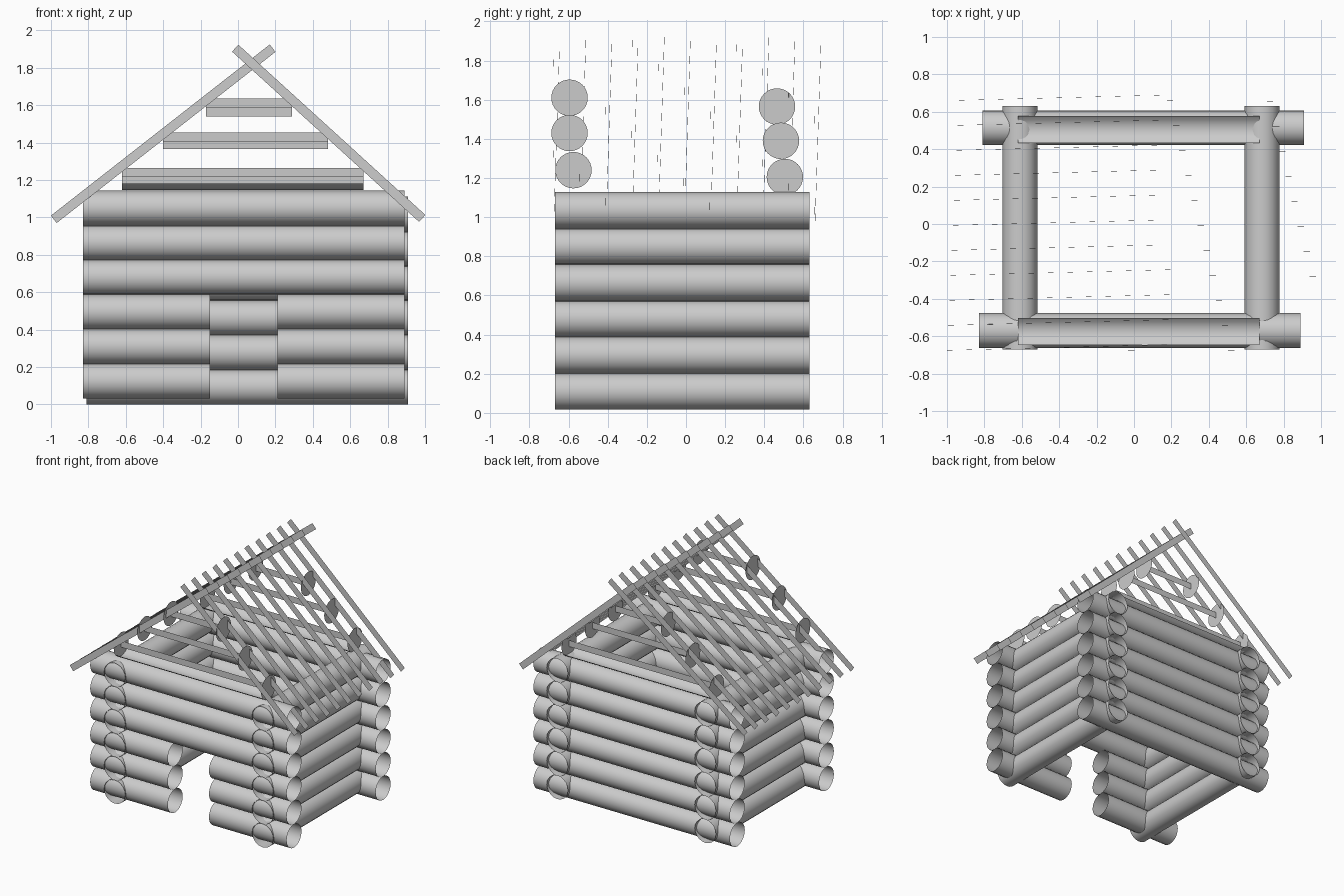
import bpy, bmesh, math
from mathutils import Vector

cube = bpy.data.objects.get("Cube")
if cube:
    bpy.data.objects.remove(cube, do_unlink=True)

mat = bpy.data.materials.new("pale_grey")
mat.use_nodes = True
GREY = (0.6, 0.6, 0.6, 1)
mat.diffuse_color = GREY
mat.node_tree.nodes["Principled BSDF"].inputs["Base Color"].default_value = GREY

R = 0.093       # log radius
STEP = 0.185    # height of one course


def finish(name, bm, smooth=False):
    mesh = bpy.data.meshes.new(name)
    bm.to_mesh(mesh)
    bm.free()
    mesh.materials.append(mat)
    if smooth:
        mesh.shade_smooth()
    obj = bpy.data.objects.new(name, mesh)
    bpy.context.collection.objects.link(obj)
    return obj


def shell(name, start, end, first=0, sweep=360, sides=20):
    """Open tube, or part of one, between two points; angle 0 is straight down."""
    a, b = Vector(start), Vector(end)
    side = (b - a).normalized().cross(Vector((0, 0, 1)))
    bm = bmesh.new()
    rows = []
    count = sides if sweep == 360 else sides + 1
    for i in range(count):
        t = math.radians(first + sweep * i / sides)
        off = side * (R * math.sin(t)) - Vector((0, 0, R * math.cos(t)))
        rows.append((bm.verts.new(a + off), bm.verts.new(b + off)))
    for i in range(sides):
        p, q = rows[i], rows[(i + 1) % count]
        bm.faces.new((p[0], p[1], q[1], q[0]))
    return finish(name, bm, True)


def ribbon(name, start, end, width):
    """Thin upright board between two points."""
    a, b = Vector(start), Vector(end)
    d = (b - a).normalized()
    up = Vector((0, -1, 0)).cross(d).normalized() * width / 2
    bm = bmesh.new()
    bm.faces.new([bm.verts.new(p) for p in (a - up, b - up, b + up, a + up)])
    return finish(name, bm)


def disc(name, x, y, z, facing):
    bm = bmesh.new()
    ring = [bm.verts.new((x, y + facing * R * math.cos(t), z + R * math.sin(t)))
            for t in (math.tau * i / 32 for i in range(32))]
    bm.faces.new(ring)
    return finish(name, bm)


# Walls: six courses of hollow logs, with a doorway in the lowest three
for i in range(6):
    rise = STEP * i
    spans = [(-0.83, -0.15), (0.21, 0.89)] if i < 3 else [(-0.83, 0.89)]
    for x0, x1 in spans:
        shell("front_log", (x0, -0.57, 0.125 + rise), (x1, -0.57, 0.125 + rise))
    shell("back_log", (-0.81, 0.515, R + rise), (0.91, 0.515, R + rise))
    for name, x in (("right_log", -0.61), ("left_log", 0.685)):
        shell(name, (x, -0.67, 0.11 + rise), (x, 0.63, 0.11 + rise))

# Gables: round log ends joined by narrow boards
spans = [(-0.62, 0.67), (-0.40, 0.48), (-0.17, 0.29)]
gables = {"front": [(-0.575, 1.24), (-0.595, 1.43), (-0.595, 1.61)],
          "back": [(0.505, 1.205), (0.485, 1.39), (0.465, 1.565)]}
for name, centres in gables.items():
    for (x0, x1), (y, z) in zip(spans, centres):
        disc(name + "_gable_end", x0, y, z, -1)
        disc(name + "_gable_end", x1, y, z, 1)
        ribbon(name + "_gable_board", (x0, y, z), (x1, y, z), 0.05)
    # Lowest gable log keeps its curved underside
    y, z = centres[0]
    shell(name + "_gable_trough", (spans[0][0], y, z), (spans[0][1], y, z), -50, 100, 6)

# Roof: eleven pairs of crossing rafters
for i in range(11):
    y = -0.675 + 0.1335 * i
    ribbon("right_rafter", (-0.985, y, 0.99), (0.185, y + 0.03, 1.905), 0.05)
    ribbon("left_rafter", (-0.015, y, 1.905), (0.985, y - 0.005, 0.995), 0.05)
